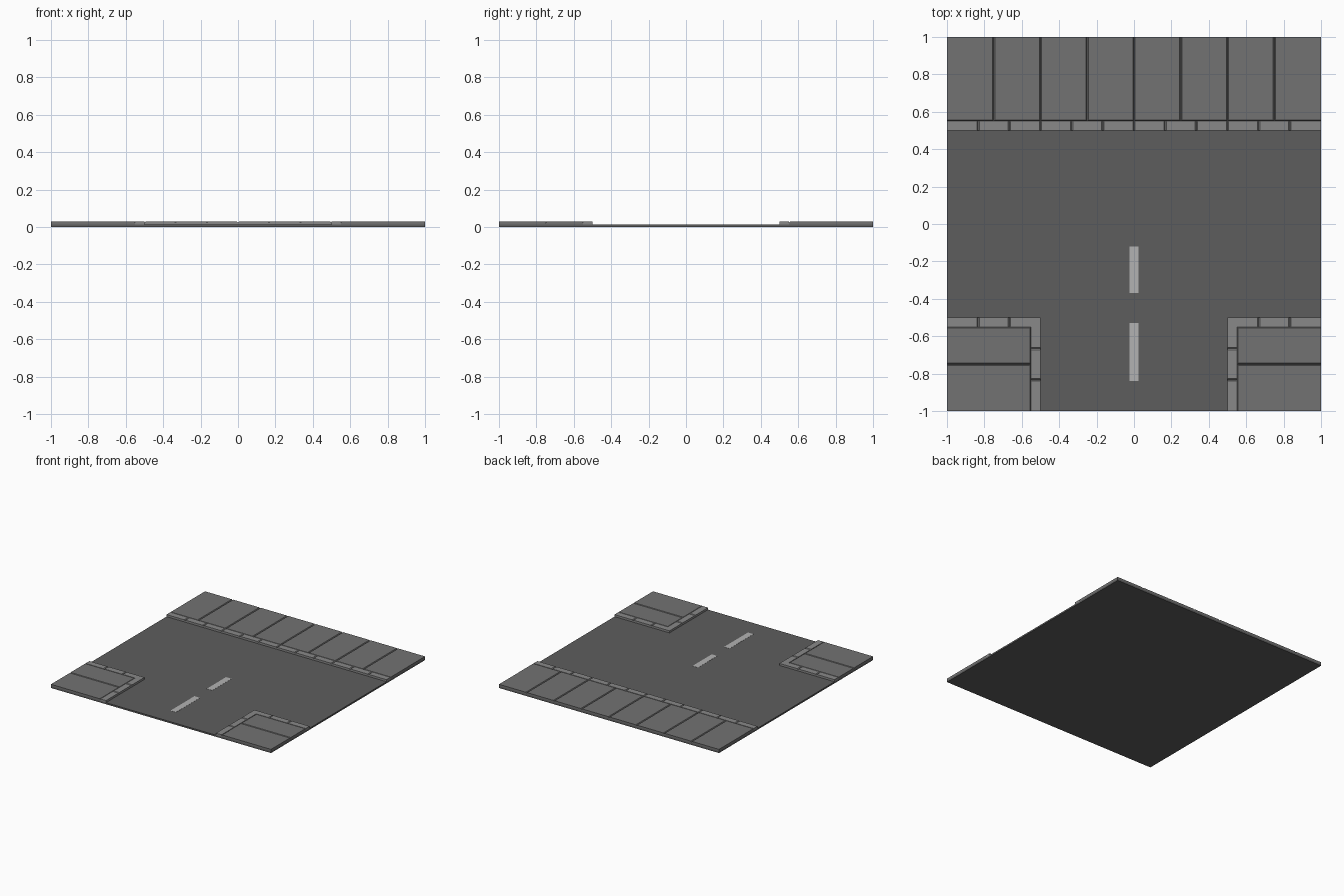
import bpy, bmesh

if "Cube" in bpy.data.objects:
    bpy.data.objects.remove(bpy.data.objects["Cube"])

ROAD_Z, TOP = 0.013, 0.03     # road surface and pavement heights
G, D = 0.006, 0.007           # groove half width and depth
CURB = 1 / 6                  # curb stone length


def mat(name, v):
    m = bpy.data.materials.new(name)
    m.diffuse_color = (v, v, v, 1)
    m.use_nodes = True
    m.node_tree.nodes["Principled BSDF"].inputs["Base Color"].default_value = m.diffuse_color
    return m


ASPHALT, SLAB = mat("asphalt", 0.11), mat("slab", 0.17)
STONE, PAINT = mat("stone", 0.25), mat("paint", 0.45)


def loft(bm, levels):
    """Closed solid through stacked outlines: [(z, points), ...]"""
    rings = [[bm.verts.new((x, y, z)) for x, y in pts] for z, pts in levels]
    n = len(rings[0])
    bm.faces.new(rings[0][::-1])
    bm.faces.new(rings[-1])
    for a, b in zip(rings, rings[1:]):
        for i in range(n):
            j = (i + 1) % n
            bm.faces.new((a[i], a[j], b[j], b[i]))


def rect(x0, x1, y0, y1):
    return [(x0, y0), (x1, y0), (x1, y1), (x0, y1)]


def tile(bm, x0, x1, y0, y1, l=0, r=0, f=0, b=0):
    """Paving block, chamfered by the given amounts on its four sides"""
    low = rect(x0, x1, y0, y1)
    loft(bm, [(ROAD_Z, low), (TOP - D, low),
              (TOP, rect(x0 + l, x1 - r, y0 + f, y1 - b))])


def finish(bm, name, material, mirror=False):
    bmesh.ops.recalc_face_normals(bm, faces=bm.faces)
    me = bpy.data.meshes.new(name)
    bm.to_mesh(me)
    bm.free()
    me.materials.append(material)
    ob = bpy.data.objects.new(name, me)
    bpy.context.collection.objects.link(ob)
    if mirror:
        ob.modifiers.new("mirror", 'MIRROR').use_mirror_merge = False


# Road base
bm = bmesh.new()
loft(bm, [(0, rect(-1, 1, -1, 1)), (ROAD_Z, rect(-1, 1, -1, 1))])
finish(bm, "road", ASPHALT)

# Painted lane dashes
bm = bmesh.new()
for y0, y1 in ((-0.84, -0.53), (-0.37, -0.12)):
    r = rect(-0.025, 0.025, y0, y1)
    loft(bm, [(ROAD_Z, r), (ROAD_Z + 0.001, r)])
finish(bm, "lane_dashes", PAINT)

# Straight pavement along the back
bm = bmesh.new()
for i in range(8):
    x = -1 + i * 0.25
    tile(bm, x, x + 0.25, 0.55, 1, G * (i > 0), G * (i < 7), G)
finish(bm, "back_slabs", SLAB)

bm = bmesh.new()
for i in range(12):
    x = -1 + i * CURB
    tile(bm, x, x + CURB, 0.5, 0.55, G * (i > 0), G * (i < 11))
finish(bm, "back_curb", STONE)

# Corner pavements, mirrored left to right
bm = bmesh.new()
tile(bm, -1, -0.55, -0.75, -0.55, r=G, f=G, b=G)
tile(bm, -1, -0.55, -1, -0.75, r=G, b=G)
finish(bm, "corner_slabs", SLAB, True)

bm = bmesh.new()
for i in range(2):
    a = -1 + i * CURB
    tile(bm, a, a + CURB, -0.55, -0.5, l=G * i, r=G)
    tile(bm, -0.55, -0.5, a, a + CURB, f=G * i, b=G)


def corner(e):
    return [(e, -0.55), (-0.55, -0.55), (-0.55, e),
            (-0.5, e), (-0.5, -0.5), (e, -0.5)]


e = -0.5 - CURB
loft(bm, [(ROAD_Z, corner(e)), (TOP - D, corner(e)), (TOP, corner(e + G))])
finish(bm, "corner_curb", STONE, True)
